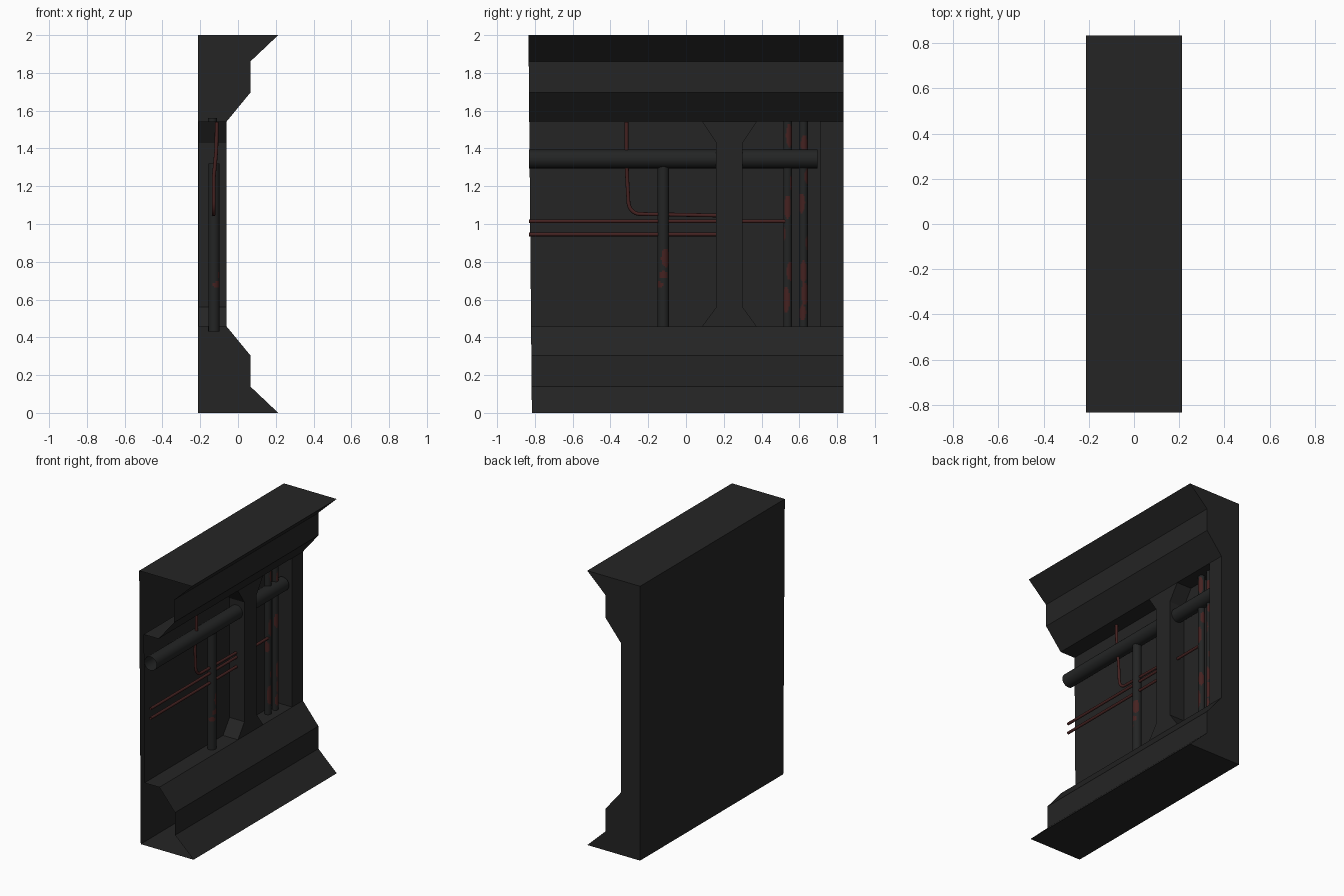
import bpy, bmesh, math
from mathutils import Vector

if "Cube" in bpy.data.objects:
    bpy.data.objects.remove(bpy.data.objects["Cube"])


def material(name, rgb):
    m = bpy.data.materials.new(name)
    m.diffuse_color = (*rgb, 1)
    m.use_nodes = True
    m.node_tree.nodes["Principled BSDF"].inputs["Base Color"].default_value = m.diffuse_color
    return m


METAL = material("dark_metal", (0.018, 0.018, 0.018))
PIPE = material("pipe_metal", (0.017, 0.018, 0.018))
RED = material("rust_red", (0.06, 0.016, 0.015))


def finish(name, bm, *mats, smooth=False):
    mesh = bpy.data.meshes.new(name)
    bm.to_mesh(mesh)
    bm.free()
    ob = bpy.data.objects.new(name, mesh)
    bpy.context.collection.objects.link(ob)
    for m in mats:
        mesh.materials.append(m)
    for p in mesh.polygons:
        p.use_smooth = smooth
    return ob


# Wall shell: stepped section swept along y, open at the near end, closed at the far end
half = [(0.213, 0), (0.065, 0.14), (0.065, 0.305), (-0.06, 0.457), (-0.18, 0.457)]
section = [(-0.213, 0)] + half + [(x, 2 - z) for x, z in reversed(half)] + [(-0.213, 2)]
bm = bmesh.new()
near = [bm.verts.new((x, -0.825 - 0.009 * (z - 1), z)) for x, z in section]
far = [bm.verts.new((x, 0.833, z)) for x, z in section]
n = len(section)
for i in range(n):
    j = (i + 1) % n
    bm.faces.new((near[i], near[j], far[j], far[i]))
bm.faces.new(far)
bmesh.ops.recalc_face_normals(bm, faces=bm.faces)
finish("wall_shell", bm, METAL)


def post(name, outline):
    """Upright prism from a (y, z) outline standing in the recess."""
    bm = bmesh.new()
    front = bm.faces.new([bm.verts.new((-0.06, y, z)) for y, z in outline])
    ext = bmesh.ops.extrude_face_region(bm, geom=[front], use_keep_orig=True)
    for v in ext["geom"]:
        if isinstance(v, bmesh.types.BMVert):
            v.co.x = -0.21
    bmesh.ops.recalc_face_normals(bm, faces=bm.faces)
    finish(name, bm, METAL)


# Centre post with flared foot and head, and the end post
post("centre_post", [(0.085, 0.457), (0.375, 0.457), (0.30, 0.56), (0.30, 1.43),
                     (0.375, 1.543), (0.085, 1.543), (0.16, 1.43), (0.16, 0.56)])
post("end_post", [(0.71, 0.457), (0.833, 0.457), (0.833, 1.543), (0.71, 1.543)])


def tube(name, pts, r, mat, sides=12):
    """Open tube swept along points in a plane of constant x."""
    bm = bmesh.new()
    pts = [Vector(p) for p in pts]
    rings = []
    side = Vector((1, 0, 0))
    for i, p in enumerate(pts):
        d = (pts[min(i + 1, len(pts) - 1)] - pts[max(i - 1, 0)]).normalized()
        a = (side - d * side.dot(d)).normalized()
        b = d.cross(a)
        rings.append([bm.verts.new(p + r * (a * math.cos(t) + b * math.sin(t)))
                      for t in (2 * math.pi * k / sides for k in range(sides))])
    for r0, r1 in zip(rings, rings[1:]):
        for k in range(sides):
            m = (k + 1) % sides
            bm.faces.new((r0[k], r0[m], r1[m], r1[k]))
    bmesh.ops.recalc_face_normals(bm, faces=bm.faces)
    return finish(name, bm, mat, RED, smooth=True)


# Main horizontal pipe
tube("main_pipe", [(-0.125, -0.83, 1.345), (-0.125, 0.695, 1.345)], 0.05, PIPE, 24)
bm = bmesh.new()
bmesh.ops.create_circle(bm, cap_ends=True, segments=24, radius=0.05)
for v in bm.verts:
    v.co = (-0.125 + v.co.x, 0.695, 1.345 + v.co.y)
finish("main_pipe_cap", bm, PIPE)


def upright(name, x, y, r, z0, z1, patches):
    """Vertical pipe whose faces turn rusty inside elliptical patches (z, height, angle)."""
    rows = 110
    ob = tube(name, [(x, y, z0 + (z1 - z0) * i / rows) for i in range(rows + 1)], r, PIPE, 24)
    for p in ob.data.polygons:
        c = p.center
        ang = math.atan2(c.y - y, c.x - x)
        for z, h, a in patches:
            da = (ang - a + math.pi) % (2 * math.pi) - math.pi
            if ((c.z - z) / h) ** 2 + (da / 0.9) ** 2 < 1:
                p.material_index = 1


# Upright pipes with rust
upright("rusty_pipe_left", -0.135, 0.538, 0.023, 0.43, 1.56,
        [(0.60, 0.07, -0.4), (0.75, 0.05, 0.7), (0.95, 0.04, -1.4),
         (1.09, 0.06, 0.0), (1.22, 0.04, 1.3), (1.47, 0.06, 0.5)])
upright("rusty_pipe_right", -0.135, 0.622, 0.023, 0.43, 1.56,
        [(0.53, 0.04, -0.2), (0.63, 0.06, 0.3), (0.75, 0.06, 0.0), (0.90, 0.04, 1.4),
         (1.11, 0.05, -0.5), (1.25, 0.04, 1.2), (1.42, 0.05, 0.2)])
upright("drop_pipe", -0.127, -0.12, 0.03, 0.43, 1.32,
        [(0.82, 0.05, 0.5), (0.73, 0.02, 0.0), (0.68, 0.015, -0.9)])

# Red cables: two straight runs and one bent line from the ceiling
tube("cable_upper", [(-0.125, -0.83, 1.015), (-0.125, 0.53, 1.015)], 0.01, RED)
tube("cable_lower", [(-0.125, -0.83, 0.945), (-0.125, 0.18, 0.945)], 0.01, RED)
bend = [(-0.128, -0.245 - 0.06 * math.cos(t), 1.12 - 0.067 * math.sin(t))
        for t in (math.pi / 2 * k / 8 for k in range(9))]
tube("bent_cable", [(-0.112, -0.315, 1.54), (-0.115, -0.315, 1.39), (-0.128, -0.312, 1.25)]
     + bend + [(-0.128, 0.18, 1.045)], 0.01, RED)
